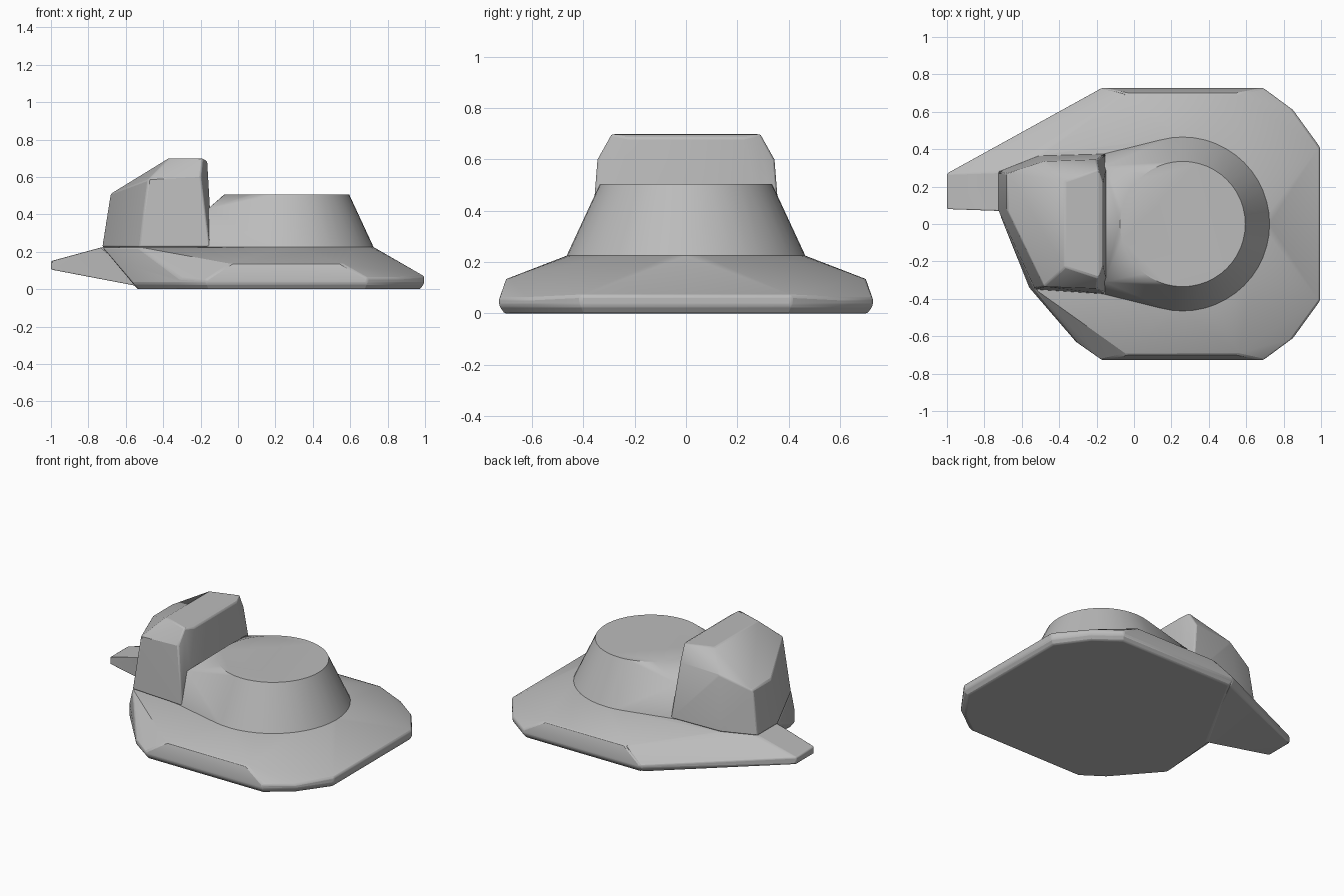
import bpy, bmesh, math
from mathutils import Vector

cube = bpy.data.objects.get("Cube")
if cube:
    bpy.data.objects.remove(cube, do_unlink=True)

grey = bpy.data.materials.new("stone_grey")
grey.use_nodes = True
GREY = (0.5, 0.5, 0.5, 1)
grey.diffuse_color = GREY
grey.node_tree.nodes["Principled BSDF"].inputs["Base Color"].default_value = GREY


def both(points):
    """Repeat points on both sides of the y = 0 plane."""
    return [(x, s * y, z) for x, y, z in points for s in (1, -1)]


def ring(cx, radius, z, count=48):
    return [(cx + radius * math.cos(i * math.tau / count),
             radius * math.sin(i * math.tau / count), z) for i in range(count)]


def faceted(name, points, bevel=0.0, angle=25):
    """Wrap a faceted solid around the points."""
    bm = bmesh.new()
    for p in points:
        bm.verts.new(p)
    res = bmesh.ops.convex_hull(bm, input=bm.verts)
    inner = [g for g in res["geom_interior"] if isinstance(g, bmesh.types.BMVert)]
    bmesh.ops.delete(bm, geom=inner, context="VERTS")
    bmesh.ops.dissolve_limit(bm, angle_limit=math.radians(1), verts=bm.verts, edges=bm.edges)
    bmesh.ops.recalc_face_normals(bm, faces=bm.faces)
    mesh = bpy.data.meshes.new(name)
    bm.to_mesh(mesh)
    bm.free()
    mesh.materials.append(grey)
    obj = bpy.data.objects.new(name, mesh)
    bpy.context.collection.objects.link(obj)
    if bevel:
        mod = obj.modifiers.new("soft_edges", "BEVEL")
        mod.width, mod.segments = bevel, 2
        mod.limit_method, mod.angle_limit = "ANGLE", math.radians(30)
    bpy.ops.object.select_all(action="DESELECT")
    obj.select_set(True)
    bpy.context.view_layer.objects.active = obj
    bpy.ops.object.shade_smooth_by_angle(angle=math.radians(angle))
    return obj


DECK = 0.225
block_base = [(-0.725, 0.07, DECK), (-0.725, 0.28, DECK), (-0.51, 0.365, DECK),
              (-0.15, 0.375, DECK), (-0.15, -0.375, DECK), (-0.53, -0.35, DECK)]
tower_base = ring(0.26, 0.465, DECK) + both([(-0.2, 0.365, DECK)])

# Wide base plate: rim corners with an undercut foot
corners = both([(0.69, 0.728, 0.06), (0.85, 0.61, 0.06), (0.995, 0.41, 0.07),
                (-0.17, 0.728, 0.05)])
corners += [(-0.31, -0.63, 0.06), (-0.56, -0.34, 0.12)]
rim = []
for x, y, z in corners:
    out = Vector((x - 0.25, y, 0)).normalized() * 0.025
    rim += [(x, y, z), (x, y, 0.03), (x - out.x, y - out.y, 0)]
shoulders = both([(0.56, 0.7, 0.135), (-0.04, 0.7, 0.135)])
faceted("base_plate", rim + shoulders + block_base + tower_base + [(-0.5, 0.08, 0)], 0.012)

# Pointed tail on the rear left of the plate
tail = [(-1, y, z) for y in (0.08, 0.27) for z in (0.105, 0.15)]
tail += block_base[:4] + [(-0.17, 0.728, 0.05), (-0.17, 0.728, 0.03), (-0.17, 0.703, 0),
                          (-0.04, 0.7, 0.135), (-0.45, 0.08, 0)]
faceted("tail", tail, 0.012)

# Round tapered tower with a sloped edge toward the block
tower_top = ring(0.26, 0.335, 0.505) + both([(-0.16, 0.31, 0.43)])
faceted("tower", tower_base + tower_top)

# Tall chamfered block
upper = both([(-0.37, 0.23, 0.7), (-0.19, 0.29, 0.698), (-0.165, 0.22, 0.685),
              (-0.15, 0.29, 0.43), (-0.2, 0.345, 0.6), (-0.48, 0.335, 0.585)])
upper += [(-0.68, 0.08, 0.51), (-0.68, 0.27, 0.51)]
faceted("block", block_base + upper, 0.008)
